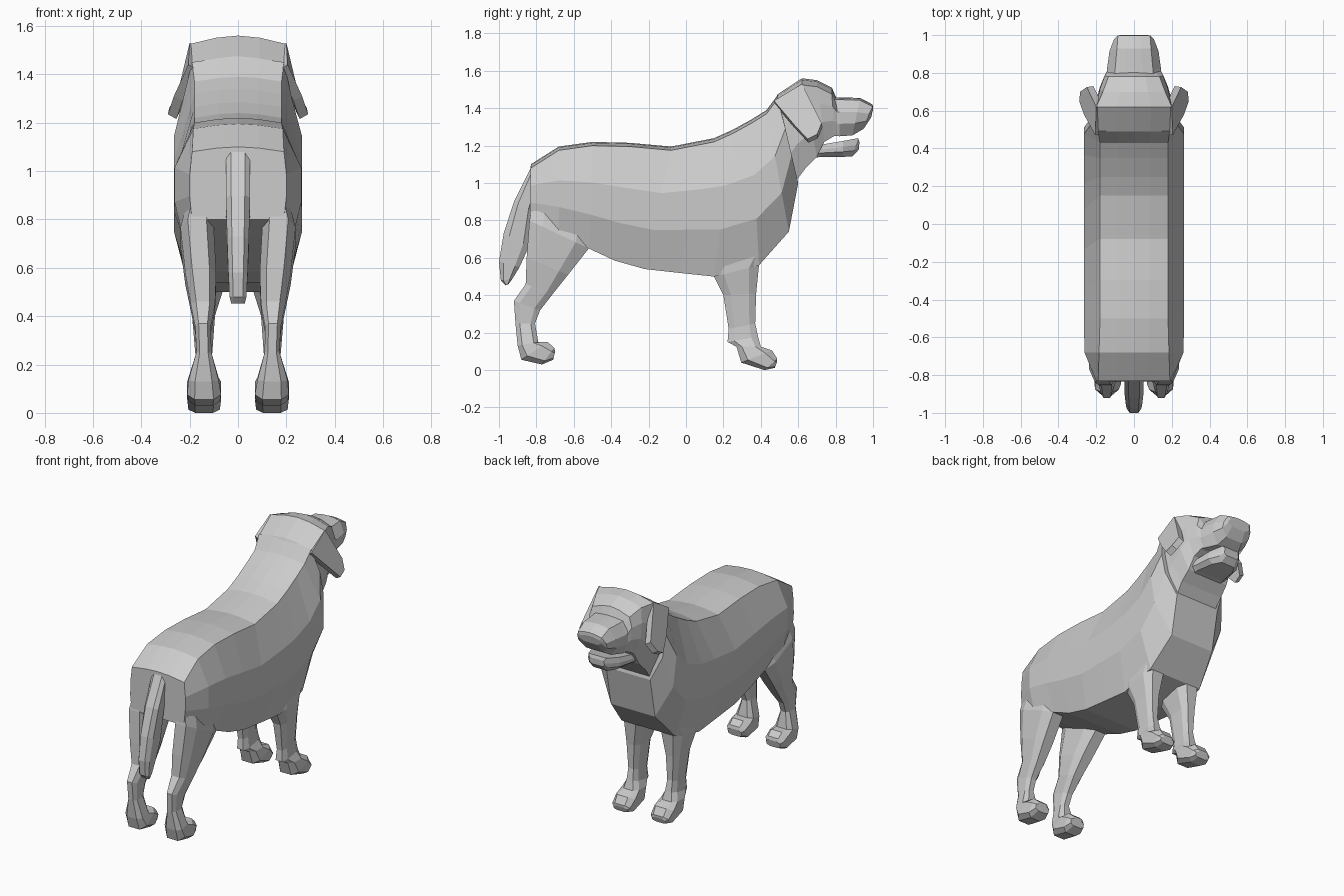
import bpy, bmesh


def loft(name, rings, mirror=False):
    """Skin a list of closed rings and cap both ends."""
    bm = bmesh.new()
    loops = [[bm.verts.new(p) for p in r] for r in rings]
    n = len(loops[0])
    for a, b in zip(loops, loops[1:]):
        for i in range(n):
            j = (i + 1) % n
            bm.faces.new((a[i], a[j], b[j], b[i]))
    bm.faces.new(loops[0])
    bm.faces.new(loops[-1])
    bmesh.ops.recalc_face_normals(bm, faces=bm.faces)
    me = bpy.data.meshes.new(name)
    bm.to_mesh(me)
    bm.free()
    ob = bpy.data.objects.new(name, me)
    bpy.context.collection.objects.link(ob)
    if mirror:
        ob.modifiers.new("mirror", 'MIRROR').use_mirror_merge = False
    return ob


def trunk_ring(ty, tz, by, bz, wt, wm, wb, drop=0.02, t1=0.38, t2=0.68):
    """Symmetric ring between a top point and a bottom point."""
    def at(x, t, dz=0):
        return (x, ty + (by - ty) * t, tz + (bz - tz) * t - dz)
    right = [at(wt * .45, 0, drop * .25), at(wt, 0, drop), at(wm, t1), at(wm, t2), at(wb, 1)]
    left = [(-x, y, z) for x, y, z in reversed(right)]
    return [at(0, 0)] + right + [at(0, 1)] + left


def limb_ring(by, bz, fy, fz, xi, xo):
    """Chamfered ring between a back point and a front point."""
    c = (xo - xi) * .22
    pts = [(xi + c, 0), (xo - c, 0), (xo, .22), (xo, .78),
           (xo - c, 1), (xi + c, 1), (xi, .78), (xi, .22)]
    return [(x, by + (fy - by) * t, bz + (fz - bz) * t) for x, t in pts]


# Torso, neck and skull: top y z, bottom y z, half widths top / middle / bottom
body = [
    (-.83, 1.10, -.835, .80, .19, .20, .19),
    (-.68, 1.195, -.68, .72, .185, .262, .225),
    (-.50, 1.22, -.52, .65, .18, .265, .21),
    (-.30, 1.215, -.38, .585, .18, .265, .20),
    (-.08, 1.195, -.22, .54, .18, .265, .20),
    (.15, 1.24, -.04, .52, .18, .265, .20),
    (.25, 1.285, .15, .50, .18, .265, .20),
    (.35, 1.34, .39, .56, .18, .265, .195),
    (.43, 1.39, .55, .74, .18, .265, .16),
    (.49, 1.47, .60, 1.00, .19, .225, .16),
]
skull = [
    (.45, 1.40, .58, 1.00, .18, .20, .15),
    (.49, 1.475, .64, 1.08, .195, .195, .155),
    (.62, 1.56, .70, 1.14, .20, .195, .15),
    (.70, 1.55, .74, 1.22, .165, .18, .14),
    (.78, 1.51, .79, 1.25, .135, .155, .13),
    (.81, 1.44, .82, 1.26, .11, .14, .12),
]
muzzle = [
    (.76, 1.46, .74, 1.26, .10, .15, .13),
    (.82, 1.458, .82, 1.25, .10, .143, .12),
    (.93, 1.455, .89, 1.255, .09, .13, .08),
    (.998, 1.42, .95, 1.29, .085, .105, .06),
    (1.0, 1.40, .99, 1.35, .07, .08, .05),
]
loft("body", [trunk_ring(*r) for r in body])
loft("skull", [trunk_ring(*r, drop=.035) for r in skull])
loft("muzzle", [trunk_ring(*r, drop=.012) for r in muzzle])

# Lower jaw
jaw = [
    (.64, 1.23, .66, 1.13, .12, .13, .11),
    (.72, 1.205, .72, 1.14, .12, .13, .10),
    (.84, 1.225, .84, 1.14, .10, .11, .08),
    (.92, 1.24, .89, 1.142, .065, .075, .05),
    (.927, 1.22, .925, 1.18, .05, .055, .04),
]
loft("lower_jaw", [trunk_ring(*r, drop=0) for r in jaw])

# Legs with paws: back y z, front y z, inner x, outer x
hind = [
    (-.81, .95, -.50, .78, .08, .20),
    (-.837, .80, -.52, .65, .10, .238),
    (-.852, .60, -.63, .51, .09, .218),
    (-.857, .46, -.71, .41, .095, .195),
    (-.92, .37, -.78, .32, .112, .177),
    (-.912, .25, -.807, .25, .11, .172),
    (-.90, .13, -.79, .15, .08, .205),
    (-.88, .055, -.74, .15, .07, .21),
    (-.77, .03, -.705, .12, .075, .205),
    (-.71, .055, -.70, .10, .09, .19),
]
fore = [
    (.14, .62, .48, .70, .08, .21),
    (.15, .50, .39, .56, .06, .21),
    (.20, .40, .375, .41, .095, .19),
    (.228, .22, .37, .25, .108, .175),
    (.222, .15, .385, .18, .10, .18),
    (.27, .125, .40, .125, .08, .20),
    (.295, .04, .46, .105, .07, .21),
    (.42, .0, .488, .06, .075, .205),
    (.475, .012, .487, .045, .09, .19),
]
loft("hind_leg", [limb_ring(*r) for r in hind], mirror=True)
loft("front_leg", [limb_ring(*r) for r in fore], mirror=True)

# Tail
tail = [
    (-.82, 1.10, -.78, 1.05, .05),
    (-.92, .90, -.82, .85, .05),
    (-.975, .73, -.84, .66, .045),
    (-1.0, .58, -.89, .55, .04),
    (-.99, .48, -.93, .485, .035),
    (-.965, .452, -.95, .458, .028),
]
loft("tail", [limb_ring(*r[:4], -r[4], r[4]) for r in tail])

# Hanging ears: outer outline and the same outline pushed inward
outer = [(.20, .62, 1.53), (.205, .47, 1.44), (.265, .58, 1.31),
         (.29, .65, 1.235), (.285, .70, 1.26), (.25, .725, 1.32)]
inner = [(x - .035, y + .005, z - .02) for x, y, z in outer]
loft("ear", [outer, inner], mirror=True)
